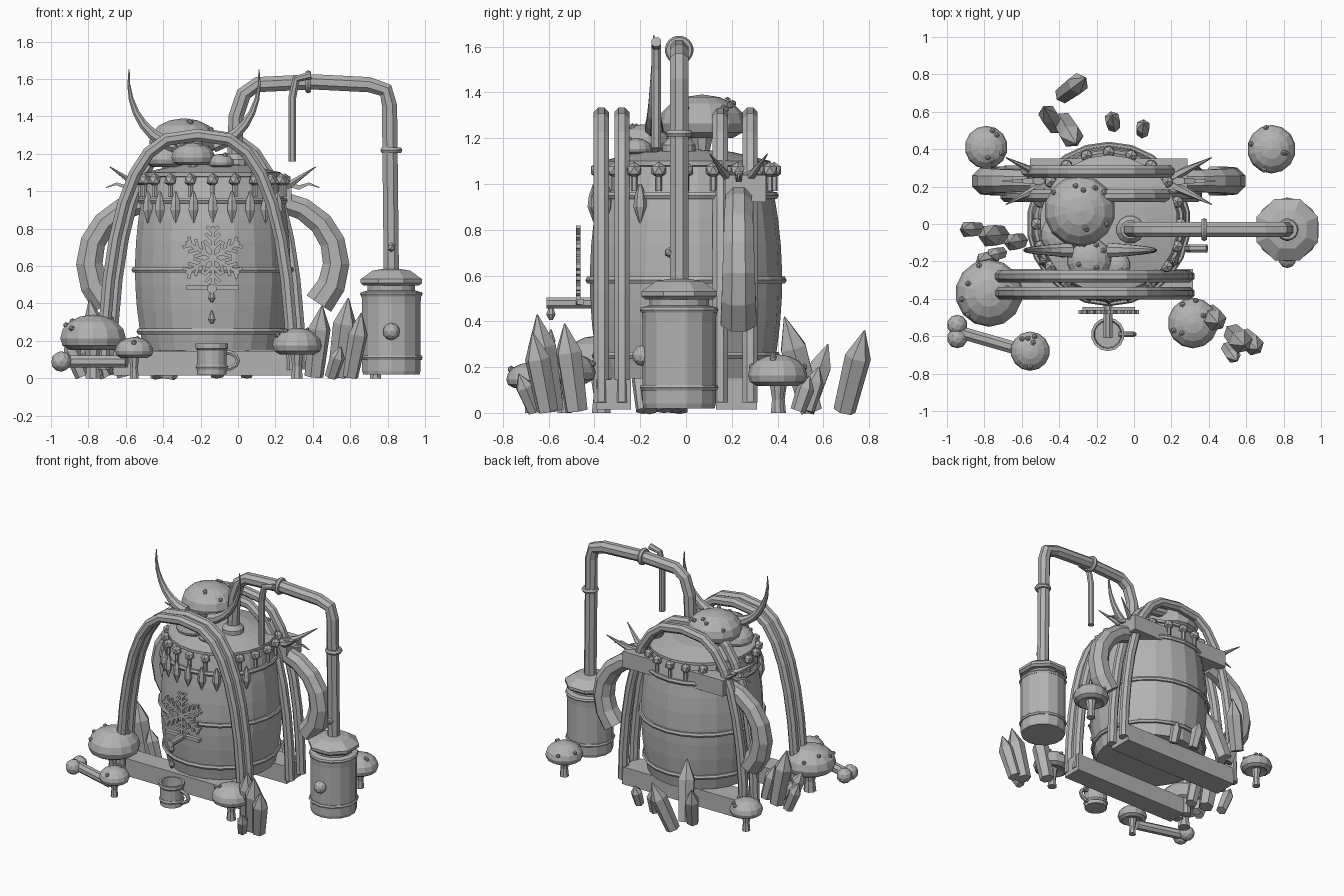
import bpy, bmesh, math, random
from mathutils import Vector, Matrix

random.seed(4)
cube = bpy.data.objects.get("Cube")
if cube:
    bpy.data.objects.remove(cube, do_unlink=True)

grey = bpy.data.materials.new("plain grey")
grey.use_nodes = True
grey.diffuse_color = (.45, .45, .45, 1)
grey.node_tree.nodes["Principled BSDF"].inputs["Base Color"].default_value = grey.diffuse_color

UP = Vector((0, 0, 1))
SIDEWAYS = Vector((1, 0, 0))
DEPTH = Vector((0, 1, 0))
barrel = Vector((-.135, 0, 0))
tank = Vector((.82, -.03, 0))
mug = Vector((-.14, -.59, 0))
arm_depth = DEPTH * .23


def finish(name, bm):
    bmesh.ops.recalc_face_normals(bm, faces=bm.faces)
    mesh = bpy.data.meshes.new(name)
    bm.to_mesh(mesh)
    bm.free()
    mesh.materials.append(grey)
    part = bpy.data.objects.new(name, mesh)
    bpy.context.collection.objects.link(part)


def polar(angle, radius):
    """Point on a level circle."""
    return Vector((radius * math.cos(angle), radius * math.sin(angle), 0))


def skin(name, rings):
    """Join equal rings of points and close both ends."""
    bm = bmesh.new()
    loops = [[bm.verts.new(point) for point in ring] for ring in rings]
    for lower, upper in zip(loops, loops[1:]):
        for i in range(len(lower)):
            bm.faces.new((lower[i - 1], lower[i], upper[i], upper[i - 1]))
    bm.faces.new(loops[0])
    bm.faces.new(loops[-1])
    finish(name, bm)


def lathe(name, profile, place, sides=12, axis=UP):
    """Turn (radius, height) pairs round an axis through place."""
    turn = axis.to_track_quat('Z', 'Y')
    angles = [math.tau * (i + .5) / sides for i in range(sides)]
    skin(name, [[place + turn @ (polar(a, radius) + UP * height) for a in angles]
                for radius, height in profile])


def sweep(name, path, start, end=None, sides=8, across=DEPTH):
    """Run a polygon along a path, its radius going from start to end."""
    points = [Vector(p) for p in path]
    end = start if end is None else end
    last = len(points) - 1
    rings = []
    for i, point in enumerate(points):
        along = (points[min(i + 1, last)] - points[max(i - 1, 0)]).normalized()
        u = along.cross(across).normalized()
        v = along.cross(u)
        radius = start + (end - start) * i / last
        corners = [polar(math.tau * (k + .5) / sides, radius) for k in range(sides)]
        rings.append([point + u * c.x + v * c.y for c in corners])
    skin(name, rings)


def arc(centre, width, height, first, last, steps, power=1):
    """Upright arc between two angles in degrees; a power under one squares its shoulders."""
    path = []
    for i in range(steps + 1):
        a = math.radians(first + (last - first) * i / steps)
        x = math.copysign(abs(math.cos(a)) ** power, math.cos(a))
        path.append(centre + SIDEWAYS * width * x + UP * height * math.sin(a))
    return path


def box(name, place, size, turn=Matrix()):
    bm = bmesh.new()
    bmesh.ops.create_cube(bm, size=1)
    bm.transform(Matrix.Translation(place) @ turn @ Matrix.Diagonal((*size, 1)))
    finish(name, bm)


def ball(name, place, radius, detail=1):
    bm = bmesh.new()
    bmesh.ops.create_icosphere(bm, subdivisions=detail, radius=radius, matrix=Matrix.Translation(place))
    finish(name, bm)


def hoop(name, place, radius, thick=.015, axis=UP, sides=20):
    inner = radius - thick
    lathe(name, [(inner, -thick), (radius, -thick), (radius + thick / 2, 0), (radius, thick), (inner, thick)],
          place, sides, axis)


def mushroom(name, x, y, radius, top, foot=0, warts=5):
    """Rounded cap with scattered warts on a waisted stem."""
    place = Vector((x, y, 0))
    height = radius if foot else radius * 1.05
    low = top - height
    lip = low + height / 3
    rise = top - lip
    angles = [math.radians(a) for a in range(0, 90, 22)]
    dome = [(radius * math.cos(a), lip + rise * math.sin(a)) for a in angles]
    lathe(name + "_cap", [(radius / 3, low + height / 9), (radius * .7, low), (radius * .93, low + height / 8), *dome],
          place, 14)
    lathe(name + "_stem", [(radius / 4, foot), (radius / 5, (foot + low) / 2), (radius / 3, lip)], place, 8)
    for _ in range(warts):
        tilt = random.uniform(.4, 1.1)
        spot = polar(random.uniform(0, math.tau), radius * math.cos(tilt))
        ball(name + "_wart", place + spot + UP * (lip + rise * math.sin(tilt)), .016)


def crystals(start, end, heights, lean=None):
    """Row of pointed six-sided crystals, tips from start to end, leaning outwards unless told."""
    for i, height in enumerate(heights):
        tip = Vector(start).lerp(Vector(end), i / max(1, len(heights) - 1)).to_3d()
        slope = Vector(lean).to_3d() if lean else tip * .1
        rise = slope + UP * height
        width = .025 + height / 11
        length = rise.length
        lathe("crystal", [(width * .85, .01), (width, length * .68), (.003, length)], tip - slope, 6, rise)


def barrel_radius(z):
    return .42 - (z - .58) ** 2 / 4


# Barrel, hoops and lid
levels = [.15 + i * .93 / 8 for i in range(9)]
lathe("barrel", [(barrel_radius(z), z) for z in levels], barrel, 22)
for z in (.25, .58, .95):
    hoop("barrel_hoop", barrel + UP * z, barrel_radius(z) + .012, sides=22)
lathe("lid", [(.34, 1.07), (.37, 1.08), (.37, 1.1), (.2, 1.14), (.06, 1.15)], barrel, 22)

# Little mushrooms round the rim, and leaf drops on the front
for i in range(20):
    spot = barrel + polar(math.tau * i / 20, .385)
    lathe("rim_stem", [(.014, .97), (.014, 1.05)], spot, 6)
    ball("rim_cap", spot + UP * 1.06, .036)
for i in range(9):
    spot = barrel + polar(math.pi * (14 + i) / 12, .4)
    lathe("leaf_drop", [(.004, .83), (.03, .9), (.024, .95), (.006, 1)], spot, 6)

# Base beams
for name, y, depth in (("front_beam", -.315, .15), ("back_beam", .22, .18)):
    box(name, (-.175, y, .08), (.98, depth, .13))

# Double arches over the barrel
for x, depths in ((-.215, (-.37, -.28)), (-.175, (.15, .28))):
    for y in depths:
        sweep("arch", arc(Vector((x, y, 0)), .505, 1.3, 178, 2, 16, 2 / 3), .036)

# Curved arms, shoulder spikes and the back plank that carries them
box("back_plank", barrel + DEPTH * .26 + UP * .98, (.84, .18, .12))
for side in (-1, 1):
    pivot = barrel + arm_depth + SIDEWAYS * side * .3
    sweep("curved_arm", arc(pivot + UP * .62, side * .36, .33, 80, -42, 6), .06, .085)
    shoulder = pivot + UP
    for spread in (-1, 1):
        tip = shoulder + Vector((side / 4, spread / 8, .13))
        bend = shoulder.lerp(tip, .5) - UP * .02
        sweep("shoulder_spike", [shoulder, bend, tip], .036, .003, 6)
    zigzag = [shoulder + SIDEWAYS * side * (.05 + i * .055) + UP * (.04 if i % 2 else .02) for i in range(5)]
    sweep("jagged_leaf", zigzag, .03, .003, 4)

# Mushrooms and tall horns on the lid
mushroom("top_mushroom", -.29, .07, .19, 1.39, 1.1, 9)
mushroom("side_mushroom", -.38, -.06, .12, 1.25, 1.1)
mushroom("front_mushroom", -.24, -.19, .12, 1.26, 1.1)
mushroom("small_mushroom", -.09, -.22, .07, 1.2, 1.1, 2)
for side in (-1, 1):
    centre = Vector((-.235 + side * .05, -.14, 1.6))
    sweep("tall_horn", arc(centre, side * .3, .36, -80, 8, 7), .042, .003)

# Still pipe, collars and thin side pipe
pipe = [(-.02, 1.1), (-.01, 1.4), (.03, 1.52), (.1, 1.57), (.4, 1.585), (.7, 1.57), (.79, 1.54), (.81, 1.46), (.82, .55)]
sweep("still_pipe", [(x, tank.y, z) for x, z in pipe], .044)
hoop("pipe_collar", tank + UP * 1.22, .052)
hoop("pipe_collar", Vector((.375, tank.y, 1.585)), .055, axis=SIDEWAYS)
lathe("pipe_foot", [(.075, 1.12), (.075, 1.17), (.05, 1.2)], Vector((-.02, tank.y, 0)))
ball("pipe_knob", tank + Vector((0, -.04, .7)), .025)
sweep("thin_pipe", [(x, -.13, z) for x, z in ((.39, 1.62), (.31, 1.6), (.29, 1.5), (.29, 1.16))], .023)

# Collecting tank
lathe("tank_body", [(.155, .02), (.16, .04), (.16, .4), (.165, .46), (.13, .47), (.13, .5)], tank, 14)
lathe("tank_lid", [(.16, .495), (.178, .51), (.178, .53), (.11, .575), (.05, .585)], tank, 8)
for z in (.11, .45):
    hoop("tank_band", tank + UP * z, .166, .012, sides=14)
ball("tank_knob", tank + Vector((0, -.16, .25)), .046, 2)

# Snowflake emblem
hub = barrel + Vector((0, -.47, .645))
for i in range(6):
    turn = Matrix.Rotation(math.tau * i / 6, 4, 'Y')
    box("snowflake_arm", hub + turn @ UP * .083, (.02, .02, .166), turn)
    for step in (1, 2, 3):
        length = .075 - step * .01
        for side in (-1, 1):
            tilt = turn @ Matrix.Rotation(side * math.pi / 4, 4, 'Y')
            place = hub + turn @ UP * step * .045 + tilt @ UP * length / 2
            box("snowflake_branch", place, (.017, .02, length), tilt)

# Spigot with drips
box("spigot_plate", barrel + Vector((0, -.46, .485)), (.28, .03, .025))
sweep("spigot_pipe", [(mug.x, y, .48) for y in (-.38, -.61)], .026, across=UP)
for z in (.44, .325):
    lathe("drip", [(.008, -.035), (.022, -.01), (.004, .04)], mug + UP * z, 8)

# Mug
lathe("mug_body", [(.08, .02), (.08, .15), (.09, .16), (.09, .185), (.075, .185), (.07, .05)], mug, 14)
hoop("mug_band", mug + UP * .06, .083, .012, sides=14)
sweep("mug_handle", arc(mug + Vector((.07, 0, .095)), .07, .045, 100, -100, 6), .014, sides=6)

# Ground mushrooms: position, radius, top
for spot in ((-.775, -.37, .18, .34), (-.555, -.68, .105, .22), (.315, -.53, .135, .27),
             (.735, .4, .13, .255), (-.79, .41, .115, .24)):
    mushroom("ground_mushroom", *spot)

# Bone lying on the ground
knuckle = Vector((-.945, -.575, .09))
sweep("bone_shaft", [knuckle, knuckle + Vector((.35, -.1, 0))], .036, across=UP)
for side in (-1, 1):
    ball("bone_knob", knuckle + DEPTH * side * .035, .055, 2)

# Crystal clusters
crystals((.45, -.53), (.59, -.65), (.39, .43))
crystals((.66, -.67), (.55, -.73), (.35, .17))
crystals((-.92, -.03), (-.67, -.1), (.22, .42, .26))
crystals((-.83, -.2), (-.78, -.17), (.22, .15))
crystals((-.31, .43), (-.31, .43), [.42], (.07, -.12))
crystals((-.48, .62), (-.48, .62), [.3], (-.06, .1))
crystals((-.26, .78), (-.26, .78), [.36], (.12, .09))
crystals((-.12, .58), (.05, .54), (.2, .16))
